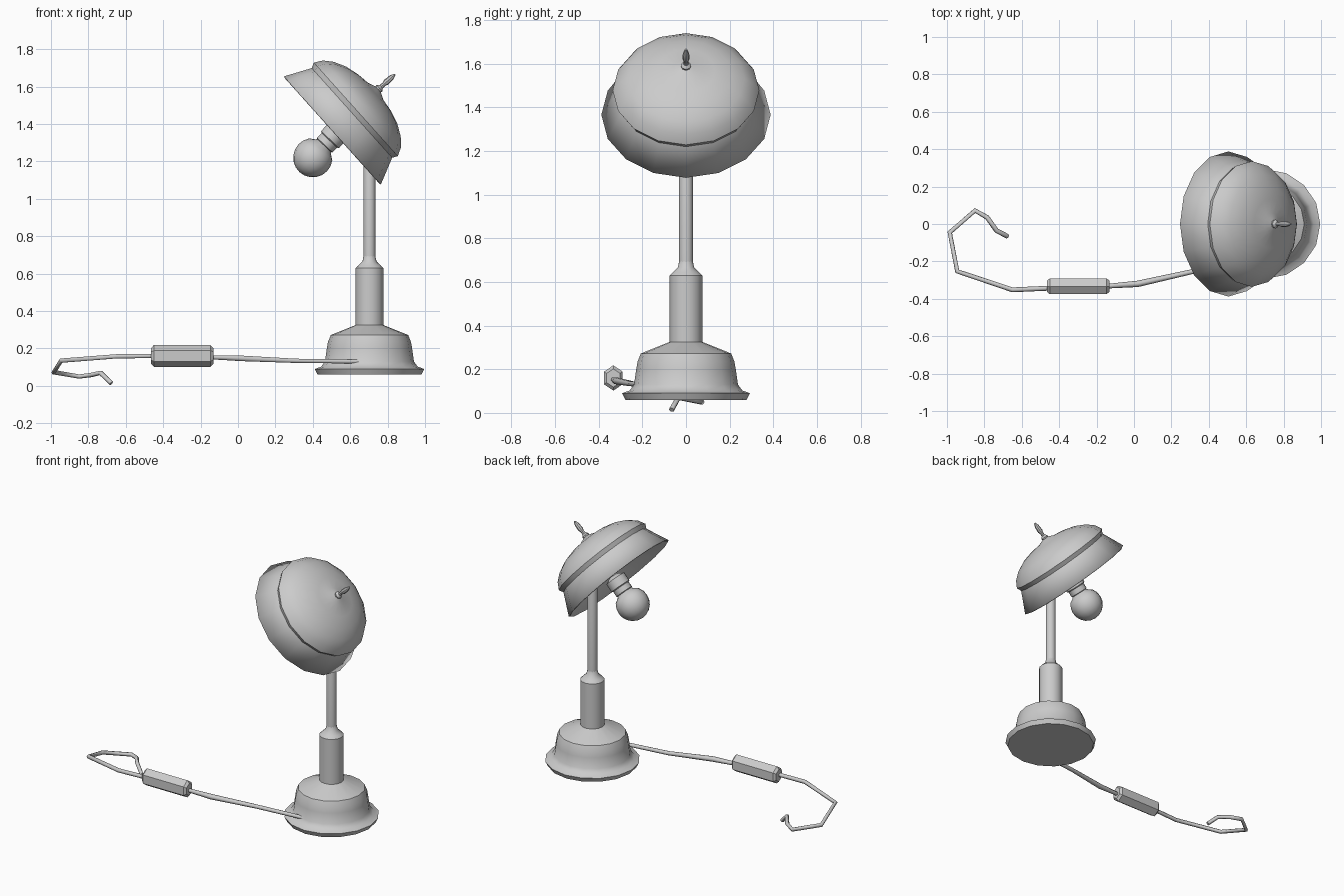
import bpy, bmesh, math
from mathutils import Matrix, Vector

if "Cube" in bpy.data.objects:
    bpy.data.objects.remove(bpy.data.objects["Cube"])


def finish(name, bm, matrix=Matrix(), angle=38):
    bmesh.ops.recalc_face_normals(bm, faces=bm.faces)
    mesh = bpy.data.meshes.new(name)
    bm.to_mesh(mesh)
    bm.free()
    ob = bpy.data.objects.new(name, mesh)
    bpy.context.collection.objects.link(ob)
    ob.matrix_world = matrix
    bpy.ops.object.select_all(action='DESELECT')
    ob.select_set(True)
    bpy.context.view_layer.objects.active = ob
    bpy.ops.object.shade_smooth_by_angle(angle=math.radians(angle))
    return ob


def lathe(name, profile, matrix, sides=16, angle=38):
    """Revolve (radius, height) points about local z."""
    bm = bmesh.new()
    rings = []
    for r, z in profile:
        if r == 0:
            rings.append([bm.verts.new((0, 0, z))] * sides)
        else:
            rings.append([bm.verts.new((r * math.cos(math.tau * i / sides),
                                        r * math.sin(math.tau * i / sides), z))
                          for i in range(sides)])
    for a, b in zip(rings, rings[1:]):
        for i in range(sides):
            j = (i + 1) % sides
            bm.faces.new(list(dict.fromkeys((a[i], a[j], b[j], b[i]))))
    return finish(name, bm, matrix, angle)


def tube(name, points, radii, sides=6):
    """Sweep a round section along a path, mitred at the bends."""
    pts = [Vector(p) for p in points]
    bm = bmesh.new()
    rings = []
    for k, p in enumerate(pts):
        d_in = (p - pts[k - 1]).normalized() if k else Vector()
        d_out = (pts[k + 1] - p).normalized() if k < len(pts) - 1 else Vector()
        d = (d_in + d_out).normalized()
        side = d.cross(Vector((0, 0, 1))).normalized()
        up = side.cross(d)
        ring = []
        for i in range(sides):
            a = math.tau * i / sides
            ring.append(bm.verts.new(p + radii[k] * (side * math.cos(a) + up * math.sin(a))))
        rings.append(ring)
    for a, b in zip(rings, rings[1:]):
        for i in range(sides):
            j = (i + 1) % sides
            bm.faces.new((a[i], a[j], b[j], b[i]))
    bm.faces.new(rings[0])
    bm.faces.new(rings[-1])
    return finish(name, bm, angle=65)


def tilted(x, z, degrees):
    return Matrix.Translation((x, 0, z)) @ Matrix.Rotation(math.radians(degrees), 4, 'Y')


post = Matrix.Translation((0.703, 0, 0))
shade_frame = tilted(0.505, 1.366, 48.1)

# Bell-shaped foot with the thick lower column
lathe("base", [(0, .06), (.278, .06), (.293, .09), (.258, .103), (.238, .13),
               (.228, .20), (.222, .235), (.207, .272), (.075, .325), (.075, .63),
               (.06, .645), (.038, .665), (.03, .70), (0, .70)], post)

# Thin upper pole, ending at the lamp holder inside the shade
lathe("pole", [(0, .66), (.032, .66), (.032, 1.50), (.02, 1.53), (0, 1.53)], post, 12)

# Tilted shade
shade = lathe("shade", [(.388, 0), (.322, .14), (.336, .168), (.312, .212), (.268, .25),
                        (.205, .282), (.132, .302), (.06, .312), (.022, .328), (0, .33)],
              shade_frame)
thick = shade.modifiers.new("thickness", 'SOLIDIFY')
thick.thickness = 0.008
thick.offset = -1

# Finial on the crown
lathe("finial", [(0, .315), (.02, .322), (.024, .338), (.012, .35), (.011, .37),
                 (.017, .385), (.014, .425), (.005, .448), (0, .45)], shade_frame, 8)

# Bulb and its holder
bulb_frame = tilted(.40, 1.22, 43.5)
globe = [(.105 * math.sin(math.pi * k / 10), -.105 * math.cos(math.pi * k / 10))
         for k in range(1, 8)]
lathe("bulb", [(0, -.105)] + globe + [(.058, .08), (.046, .095), (0, .1)], bulb_frame)
lathe("socket", [(0, .085), (.046, .085), (.057, .093), (.057, .128), (.066, .134),
                 (.066, .19), (.03, .21), (.022, .48), (0, .48)], bulb_frame)

# Power cable in two runs either side of the switch
tube("cable_to_base", [(-.15, -.333, .153), (.02, -.32, .147), (.31, -.255, .134),
                       (.65, -.215, .13)], [.012, .017, .013, .012])
tube("cable_loose_end", [(-.45, -.343, .16), (-.65, -.352, .158), (-.945, -.253, .135),
                         (-.985, -.045, .073), (-.85, .072, .05), (-.785, .035, .058),
                         (-.735, -.035, .07), (-.677, -.066, .014)], [.013] * 8)

# Inline switch: hexagonal body with chamfered ends
bm = bmesh.new()
rings = []
for x, s in ((-.465, .72), (-.45, 1), (-.147, 1), (-.132, .72)):
    rings.append([bm.verts.new((x, -.333 + .049 * s * math.sin(math.tau * i / 6),
                                .16 + .058 * s * math.cos(math.tau * i / 6)))
                  for i in range(6)])
for a, b in zip(rings, rings[1:]):
    for i in range(6):
        bm.faces.new((a[i], a[i - 1], b[i - 1], b[i]))
bm.faces.new(rings[0])
bm.faces.new(rings[-1])
finish("inline_switch", bm, angle=20)
